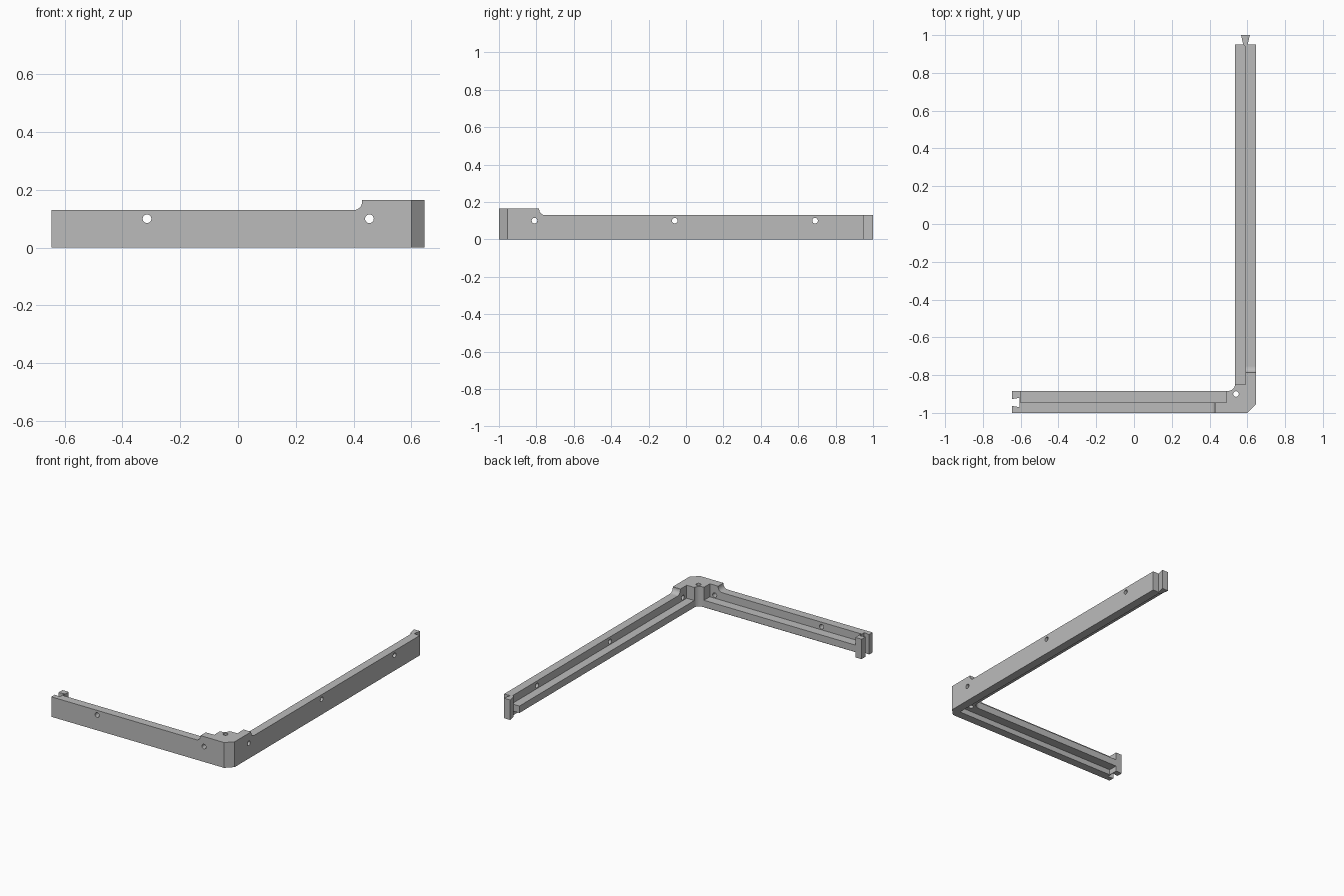
import bpy, bmesh, math
from mathutils import Vector

cube = bpy.data.objects.get("Cube")
if cube:
    bpy.data.objects.remove(cube)

# Single flat colour
grey = bpy.data.materials.new("plain grey")
grey.use_nodes = True
grey.diffuse_color = (0.5, 0.5, 0.5, 1)
grey.node_tree.nodes["Principled BSDF"].inputs["Base Color"].default_value = (0.5, 0.5, 0.5, 1)

# Shared dimensions
LEFT, RIGHT, FRONT, BACK = -0.645, 0.645, -1.0, 0.95
WALL_X, WALL_Y = 0.59, -0.945        # inner faces of the walls
LEDGE_X, LEDGE_Y = 0.535, -0.885     # inner faces of the ledge
TOP, RAISED = 0.13, 0.165
LEDGE_LOW, LEDGE_HIGH = 0.035, 0.08
BLOCK_X = -0.6
HOLE_Z, HOLE_R = 0.1, 0.015


def prism(name, points, low, high, axis="z"):
    """Extrude an outline along an axis; outline uses the other two axes."""
    place = {"x": lambda a, b, c: (c, a, b),
             "y": lambda a, b, c: (a, c, b),
             "z": lambda a, b, c: (a, b, c)}[axis]
    bm = bmesh.new()
    face = bm.faces.new([bm.verts.new(place(a, b, low)) for a, b in points])
    new = bmesh.ops.extrude_face_region(bm, geom=[face])["geom"]
    shift = Vector(place(0, 0, high - low))
    bmesh.ops.translate(bm, vec=shift, verts=[v for v in new if isinstance(v, bmesh.types.BMVert)])
    bmesh.ops.recalc_face_normals(bm, faces=bm.faces)
    mesh = bpy.data.meshes.new(name)
    bm.to_mesh(mesh)
    bm.free()
    mesh.materials.append(grey)
    obj = bpy.data.objects.new(name, mesh)
    bpy.context.collection.objects.link(obj)
    return obj


def arc(cx, cy, rx, ry, start, end, steps=8):
    angles = [math.radians(start + (end - start) * i / steps) for i in range(steps + 1)]
    return [(cx + rx * math.cos(t), cy + ry * math.sin(t)) for t in angles]


def drill(target, a, b, low, high, axis):
    """Cut a round hole through the target."""
    cutter = prism("hole_cutter", arc(a, b, HOLE_R, HOLE_R, 0, 360, 24)[:-1], low, high, axis)
    cutter.hide_render = True
    cutter.hide_viewport = True
    cutter.display_type = "WIRE"
    mod = target.modifiers.new("hole", "BOOLEAN")
    mod.operation = "DIFFERENCE"
    mod.solver = "EXACT"
    mod.object = cutter


# Outer wall, an L with a chamfered corner and a flared tongue at its back end
wall = prism("outer_wall", [
    (BLOCK_X, FRONT), (0.6, FRONT), (RIGHT, -0.955), (RIGHT, BACK),
    (0.602, BACK), (0.613, 1.0), (0.567, 1.0), (0.578, BACK), (WALL_X, BACK),
    (WALL_X, WALL_Y), (BLOCK_X, WALL_Y)][:7] + [
    (0.578, BACK), (WALL_X, BACK - 0.012), (WALL_X, WALL_Y), (BLOCK_X, WALL_Y)], 0, TOP)
for x in (-0.315, 0.455):
    drill(wall, x, HOLE_Z, FRONT - 0.1, WALL_Y + 0.03, "y")
for y in (-0.81, -0.06, 0.69):
    drill(wall, y, HOLE_Z, WALL_X - 0.03, RIGHT + 0.1, "x")

# Ledges that run along the inside of each wall, raised off the ground
prism("front_ledge", [(BLOCK_X, WALL_Y), (0.49, WALL_Y), (0.49, LEDGE_Y), (BLOCK_X, LEDGE_Y)],
      LEDGE_LOW, LEDGE_HIGH)
prism("side_ledge", [(LEDGE_X, -0.85), (WALL_X, -0.85), (WALL_X, BACK), (LEDGE_X, BACK)],
      LEDGE_LOW, LEDGE_HIGH)

# End block with a dovetail slot
prism("slotted_end_block", [
    (LEFT, FRONT), (BLOCK_X, FRONT), (BLOCK_X, LEDGE_Y), (LEFT, LEDGE_Y),
    (LEFT, WALL_Y + 0.018), (-0.605, WALL_Y + 0.025),
    (-0.605, WALL_Y - 0.025), (LEFT, WALL_Y - 0.018)], 0, TOP)

# Inner corner column with a rounded inside face and a vertical hole
column = prism("corner_column", [
    (0.49, WALL_Y), (WALL_X, WALL_Y), (WALL_X, -0.85), (LEDGE_X, -0.85)]
    + arc(0.49, -0.85, 0.045, 0.035, 0, -90)[1:], LEDGE_LOW, RAISED)
drill(column, 0.54, -0.9, -0.1, RAISED + 0.1, "z")

# Raised corner walls, sweeping down to the lower wall height
prism("front_raised_wall", arc(0.4, 0.16, 0.03, 0.03, -90, 0)
      + [(0.43, RAISED), (WALL_X, RAISED), (WALL_X, TOP)], FRONT, WALL_Y, "y")
prism("side_raised_wall", arc(-0.755, 0.16, 0.03, 0.03, 270, 180)
      + [(-0.785, RAISED), (WALL_Y, RAISED), (WALL_Y, TOP)], WALL_X, RIGHT, "x")
prism("chamfered_corner_cap", [
    (WALL_X, FRONT), (0.6, FRONT), (RIGHT, -0.955), (RIGHT, WALL_Y), (WALL_X, WALL_Y)], TOP, RAISED)
